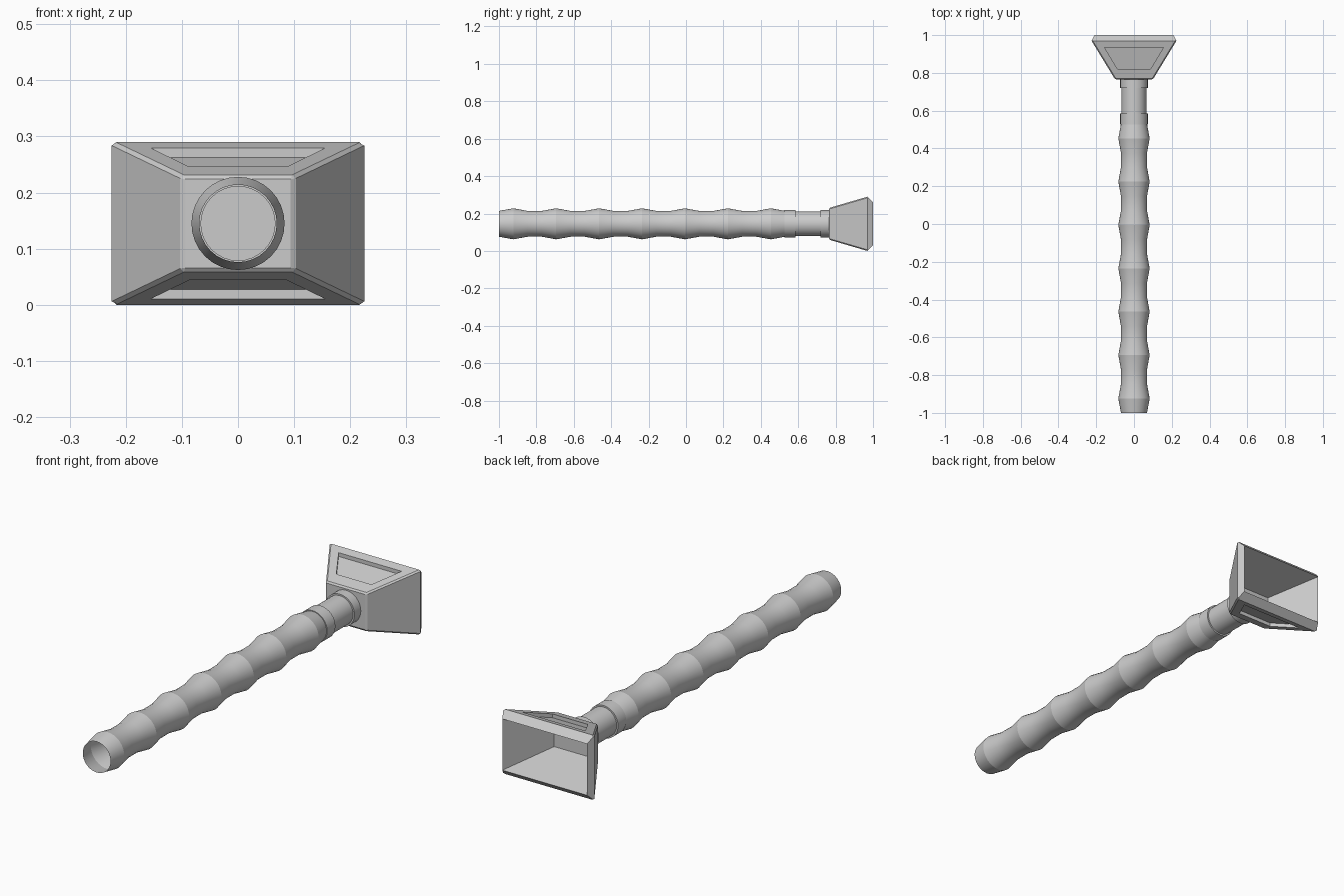
import bpy, bmesh, math

if "Cube" in bpy.data.objects:
    bpy.data.objects.remove(bpy.data.objects["Cube"])

ZC = 0.145          # height of the hose axis
SIDES = 32


def finish(bm, name, angle):
    bmesh.ops.recalc_face_normals(bm, faces=bm.faces)
    me = bpy.data.meshes.new(name)
    bm.to_mesh(me)
    bm.free()
    ob = bpy.data.objects.new(name, me)
    bpy.context.collection.objects.link(ob)
    bpy.ops.object.select_all(action='DESELECT')
    ob.select_set(True)
    bpy.context.view_layer.objects.active = ob
    bpy.ops.object.shade_smooth_by_angle(angle=math.radians(angle))
    return ob


def bridge(bm, a, b):
    n = len(a)
    return [bm.faces.new((a[i], a[(i + 1) % n], b[(i + 1) % n], b[i])) for i in range(n)]


def lathe(name, profile):
    """Turn (y, radius) points around the hose axis; the ends stay open."""
    bm = bmesh.new()
    rings = []
    for y, r in profile:
        rings.append([bm.verts.new((r * math.cos(2 * math.pi * i / SIDES), y,
                                    ZC + r * math.sin(2 * math.pi * i / SIDES)))
                      for i in range(SIDES)])
    for a, b in zip(rings, rings[1:]):
        bridge(bm, a, b)
    return finish(bm, name, 15)


# Ribbed hose: every third ring is a wide rib
STEP = 1.53 / 20
lathe("hose", [(-1 + i * STEP, 0.083 if i % 3 == 1 else 0.069) for i in range(21)])

# Straight connector tube with a collar at each end
lathe("connector_tube", [(0.53, 0.066), (0.765, 0.066)])
for name, y0, y1 in (("hose_collar", 0.527, 0.585), ("nozzle_collar", 0.72, 0.768)):
    lathe(name, [(y0, 0.066), (y0, 0.073), (y1, 0.073), (y1, 0.066)])

# Flared nozzle: closed outer back, wide rim, chamfered lip, hollow inside
bm = bmesh.new()


def rect(y, hw, hh):
    return [bm.verts.new((sx * hw, y, ZC + sz * hh))
            for sx, sz in ((-1, -1), (1, -1), (1, 1), (-1, 1))]


back = rect(0.765, 0.10, 0.085)
wide = rect(0.97, 0.225, 0.145)
lip = rect(1.0, 0.21, 0.115)
inner = rect(0.79, 0.10, 0.06)
bm.faces.new(back)
bm.faces.new(inner)
bottom, _, top, _ = bridge(bm, back, wide)
bridge(bm, wide, lip)
bridge(bm, lip, inner)

# Recessed trapezoid panels on the top and bottom of the nozzle
slope = (0.145 - 0.085) / (0.97 - 0.765)
for face, s in ((bottom, -1), (top, 1)):
    outer = list(face.verts)
    bm.faces.remove(face)
    loops = []
    for depth in (0, 0.017):
        loop = []
        for v in outer:
            y, hw = (0.82, 0.087) if v.co.y < 0.9 else (0.935, 0.156)
            z = 0.085 + (y - 0.765) * slope - depth
            loop.append(bm.verts.new((math.copysign(hw, v.co.x), y, ZC + s * z)))
        loops.append(loop)
    bridge(bm, outer, loops[0])
    bridge(bm, loops[0], loops[1])
    bm.faces.new(loops[1])

# Small bevel on the outer corner edges and the back outline
bmesh.ops.recalc_face_normals(bm, faces=bm.faces)
edges = [bm.edges.get((back[i], other)) for i in range(4)
         for other in (wide[i], back[(i + 1) % 4])]
bmesh.ops.bevel(bm, geom=edges, offset=0.006, segments=1, affect='EDGES',
                clamp_overlap=True)
finish(bm, "nozzle", 10)
